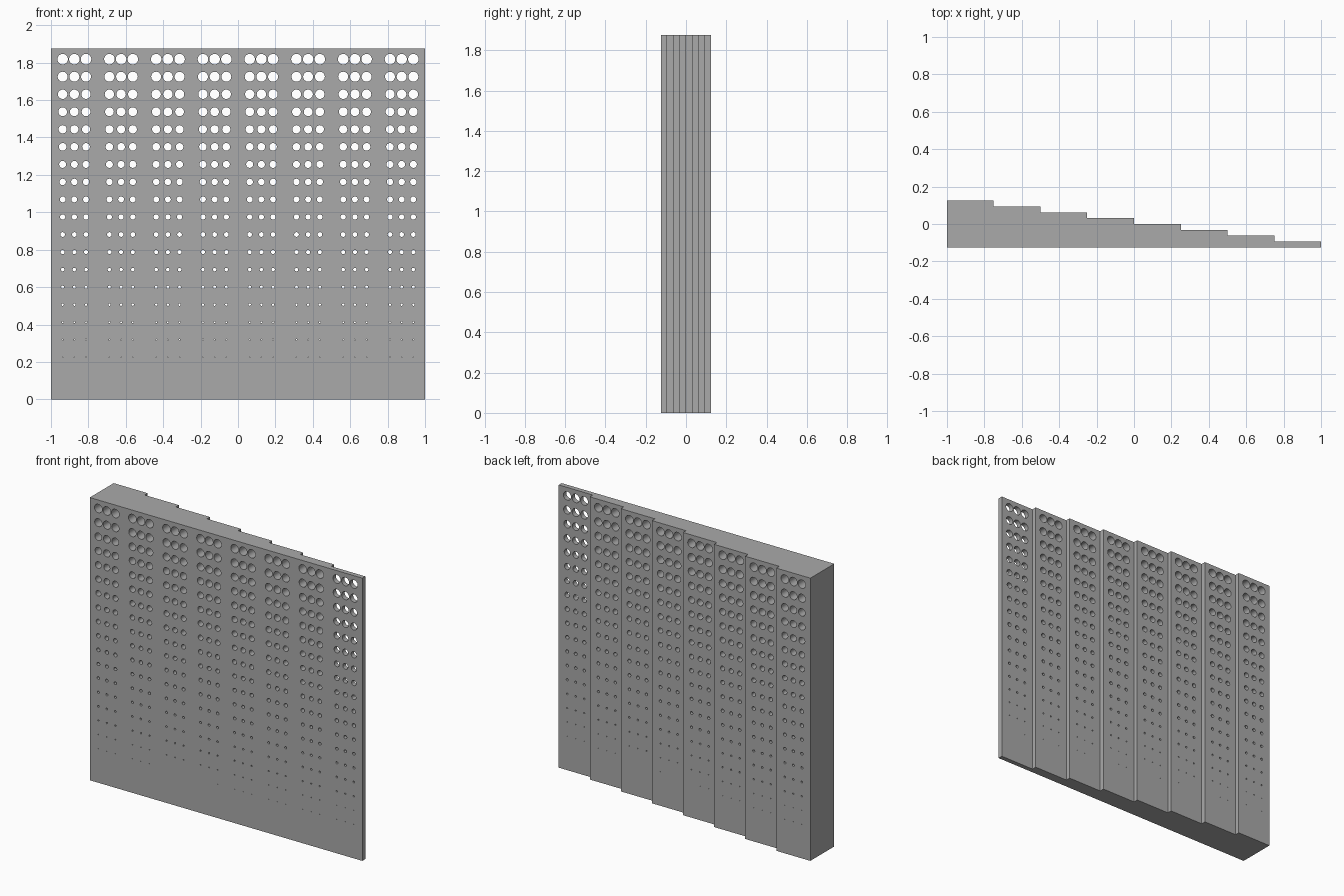
import bpy, bmesh
from mathutils import Matrix, Vector
from math import pi

if "Cube" in bpy.data.objects:
    bpy.data.objects.remove(bpy.data.objects["Cube"], do_unlink=True)

U = 1 / 32                      # one design unit
STEPS, ROWS = 8, 18
HEIGHT = 60 * U

grey = bpy.data.materials.new("plain grey")
grey.use_nodes = True
colour = (0.4, 0.4, 0.4, 1)
grey.diffuse_color = colour
grey.node_tree.nodes["Principled BSDF"].inputs["Base Color"].default_value = colour


def make_object(name, bm):
    bmesh.ops.recalc_face_normals(bm, faces=bm.faces)
    mesh = bpy.data.meshes.new(name)
    bm.to_mesh(mesh)
    bm.free()
    mesh.materials.append(grey)
    obj = bpy.data.objects.new(name, mesh)
    bpy.context.collection.objects.link(obj)
    return obj


# Stepped block: staircase outline in plan, pulled up to full height
front = -4 * U
outline = [(1, front), (-1, front)]
for k in range(STEPS):
    back = front + (STEPS - k) * U
    outline += [(-1 + 8 * k * U, back), (-1 + 8 * (k + 1) * U, back)]
bm = bmesh.new()
base = bm.faces.new([bm.verts.new((x, y, 0)) for x, y in outline])
top = bmesh.ops.extrude_face_region(bm, geom=[base])["geom"]
bmesh.ops.translate(bm, vec=Vector((0, 0, HEIGHT)),
                    verts=[v for v in top if isinstance(v, bmesh.types.BMVert)])
block = make_object("stepped_hole_block", bm)

# Drills: three per step in each row, growing wider towards the top
bm = bmesh.new()
turn = Matrix.Rotation(pi / 2, 4, 'X')
for row in range(ROWS):
    radius = 0.05 * U * (row + 1)
    z = (7.2 + 3 * row) * U
    for k in range(STEPS):
        for side in (-1, 0, 1):
            x = -1 + (8 * k + 4 + 2 * side) * U
            bmesh.ops.create_cone(bm, cap_ends=True, segments=32, radius1=radius,
                                  radius2=radius, depth=12 * U,
                                  matrix=Matrix.Translation((x, 0, z)) @ turn)
drills = make_object("hole_cutter", bm)
drills.hide_render = True

# Cut the holes, then discard the cutter
cut = block.modifiers.new("holes", 'BOOLEAN')
cut.object = drills
cut.operation = 'DIFFERENCE'
cut.solver = 'MANIFOLD'
bpy.context.view_layer.objects.active = block
block.select_set(True)
bpy.ops.object.modifier_apply(modifier=cut.name)
bpy.data.objects.remove(drills, do_unlink=True)

# Round hole walls, crisp rims and steps
bpy.ops.object.shade_smooth_by_angle(angle=pi / 6)
